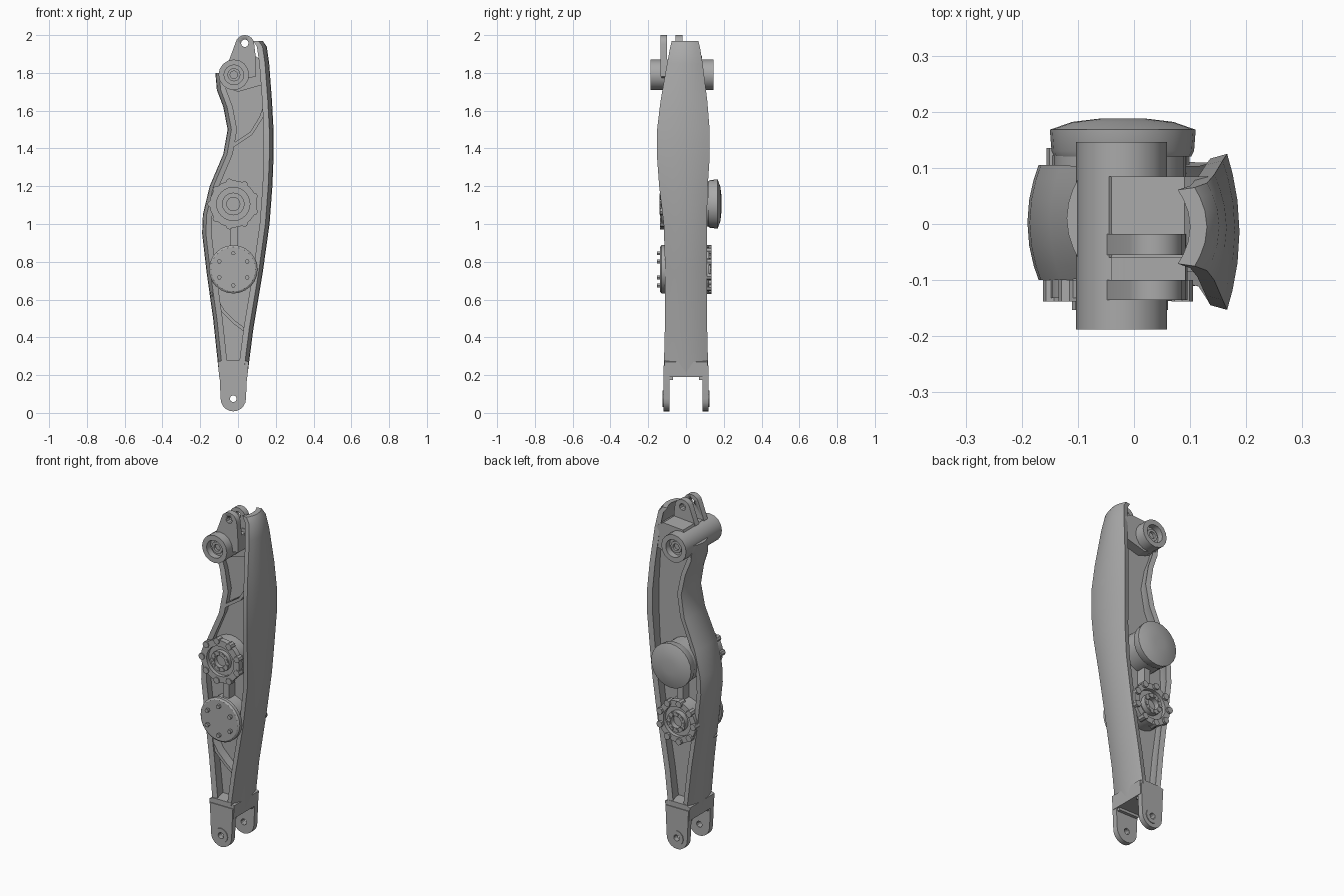
import bpy, bmesh, math
from mathutils import Vector

cube = bpy.data.objects.get("Cube")
if cube:
    bpy.data.objects.remove(cube, do_unlink=True)

grey = bpy.data.materials.new("mid_grey")
grey.use_nodes = True
GREY = (0.4, 0.4, 0.4, 1)
grey.diffuse_color = GREY
grey.node_tree.nodes["Principled BSDF"].inputs["Base Color"].default_value = GREY


def finish(name, bm, smooth=True):
    bmesh.ops.recalc_face_normals(bm, faces=bm.faces)
    me = bpy.data.meshes.new(name)
    bm.to_mesh(me)
    bm.free()
    me.materials.append(grey)
    ob = bpy.data.objects.new(name, me)
    bpy.context.collection.objects.link(ob)
    if smooth:
        bpy.ops.object.select_all(action='DESELECT')
        ob.select_set(True)
        bpy.context.view_layer.objects.active = ob
        bpy.ops.object.shade_smooth_by_angle(angle=math.radians(30))
    return ob


def loft(name, rings, closed=False, smooth=True):
    """Skin a row of equal closed sections; cap the ends or join them up."""
    bm = bmesh.new()
    rows = [[bm.verts.new(p) for p in ring] for ring in rings]
    n = len(rows[0])
    pairs = list(zip(rows, rows[1:])) + ([(rows[-1], rows[0])] if closed else [])
    for a, b in pairs:
        for i in range(n):
            j = (i + 1) % n
            bm.faces.new((a[i], a[j], b[j], b[i]))
    if not closed:
        bm.faces.new(rows[0])
        bm.faces.new(rows[-1])
    return finish(name, bm, smooth)


def prism(name, outline, y0, y1, smooth=True):
    return loft(name, [[(x, y, z) for x, z in outline] for y in (y0, y1)], smooth=smooth)


def arc(cx, cz, r, a0, a1, n):
    angles = [math.radians(a0 + (a1 - a0) * i / n) for i in range(n + 1)]
    return [(cx + r * math.cos(a), cz + r * math.sin(a)) for a in angles]


def turned(name, cx, cz, profile, closed=False, sides=24):
    """Lathe an (r, y) profile about a y-axis line."""
    rings = [[(x, y, z) for x, z in arc(cx, cz, r, 0, 360, sides)[:-1]] for r, y in profile]
    return loft(name, rings, closed)


def tube(name, cx, cz, r, r_in, y0, y1, sides=24):
    return turned(name, cx, cz, [(r, y0), (r, y1), (r_in, y1), (r_in, y0)], True, sides)


def drill(ob, cx, cz, r):
    cutter = turned("hole_cutter", cx, cz, [(r, -0.3), (r, 0.3)], sides=10)
    cutter.hide_render = True
    mod = ob.modifiers.new("hole", 'BOOLEAN')
    mod.object, mod.solver = cutter, 'EXACT'
    bpy.context.view_layer.objects.active = ob
    bpy.ops.object.modifier_apply(modifier=mod.name)
    bpy.data.objects.remove(cutter, do_unlink=True)


def rib(name, path, width, y0, y1):
    rings = []
    for i, p in enumerate(path):
        d = Vector(path[min(i + 1, len(path) - 1)]) - Vector(path[max(i - 1, 0)])
        s = Vector((-d.y, d.x)).normalized() * width / 2
        rings.append([(p[0] + k * s.x, y, p[1] + k * s.y)
                      for k, y in ((-1, y0), (1, y0), (1, y1), (-1, y1))])
    return loft(name, rings)


def studs(name, cx, cz, ring_r, r, y0, y1, count, sides=8):
    for i in range(count):
        a = math.tau * (i + 0.5) / count
        turned(f"{name}_{i + 1}", cx + ring_r * math.cos(a), cz + ring_r * math.sin(a),
               [(r, y0), (r, y1)], sides=sides)


def shell(name, stations, side, thick, bulge):
    """Long crescent-section cover following (z, x, y_front, y_back) stations."""
    rings = []
    for z, x, ya, yb in stations:
        mid, half = (ya + yb) / 2, (yb - ya) / 2
        steps = [-1, -0.75, -0.4, 0, 0.4, 0.75, 1]
        outer = [(x - side * bulge * t * t, mid + half * t, z) for t in steps]
        inner = [(px - side * thick, mid + (py - mid) * 0.94, z) for px, py, _ in reversed(outer)]
        rings.append(outer + inner)
    return loft(name, rings)


# Outer covers on both edges
left = [(0.2, 0.05, -0.118, 0.118), (0.45, 0.082, -0.112, 0.112), (0.75, 0.132, -0.11, 0.11),
        (1.0, 0.167, -0.118, 0.11), (1.2, 0.182, -0.142, 0.115), (1.35, 0.188, -0.153, 0.125),
        (1.5, 0.188, -0.153, 0.125), (1.65, 0.18, -0.135, 0.113), (1.85, 0.165, -0.1, 0.088),
        (1.94, 0.152, -0.083, 0.073), (1.97, 0.13, -0.075, 0.065)]
right = [(0.2, -0.1, -0.115, 0.115), (0.5, -0.132, -0.108, 0.11), (0.75, -0.167, -0.1, 0.105),
         (0.95, -0.19, -0.1, 0.105), (1.05, -0.186, -0.1, 0.105), (1.2, -0.15, -0.1, 0.105),
         (1.37, -0.078, -0.095, 0.1), (1.5, -0.055, -0.09, 0.095), (1.62, -0.078, -0.085, 0.09),
         (1.71, -0.112, -0.075, 0.085), (1.8, -0.12, -0.06, 0.08)]
shell("left_cover", left, 1, 0.03, 0.022)
shell("right_cover", right, -1, 0.03, 0.02)

# Central web between the covers
web = [(s[1] - 0.03, s[0]) for s in left[:-2]] + [(s[1] + 0.03, s[0]) for s in reversed(right)]
prism("web", web, -0.03, 0.03, smooth=False)

# Diagonal front ribs and the link between the drums
rib("upper_rib", [(0.15, 1.64), (0.12, 1.56), (0.07, 1.48), (-0.05, 1.4)], 0.018, -0.085, 0)
rib("lower_rib", [(-0.14, 0.64), (-0.08, 0.54), (-0.02, 0.48), (0.06, 0.42)], 0.018, -0.085, 0)
rib("drum_link", [(-0.02, 0.85), (-0.02, 1.0)], 0.04, -0.085, 0.085)

# Clevis at the bottom
CX, PIN = -0.025, 0.075
prism("clevis_block", [(-0.1, 0.19), (0.05, 0.19), (0.056, 0.27), (0.03, 0.28),
                       (-0.08, 0.28), (-0.106, 0.27)], -0.115, 0.115, smooth=False)
arm = arc(CX, PIN, 0.067, 180, 360, 10) + [(0.05, 0.25), (-0.1, 0.25)]
for name, y0, y1 in (("front_clevis_arm", -0.12, -0.088), ("back_clevis_arm", 0.088, 0.12)):
    drill(prism(name, arm, y0, y1), CX, PIN, 0.018)
    ys = (-0.124, -0.1) if y0 < 0 else (0.1, 0.124)
    tube(name + "_bush", CX, PIN, 0.043, 0.018, *ys, sides=12)
for sign, name in ((-1, "front"), (1, "back")):
    rib(name + "_clevis_gusset", [(-0.09, 0.2), (0.04, 0.2)], 0.05, sign * 0.07, sign * 0.1)

# Upper drum: lobed ring in front, domed cap behind
UZ, LZ = 1.106, 0.76
turned("upper_drum", CX, UZ, [(0.118, -0.11), (0.118, 0.13)])
tube("upper_drum_ring", CX, UZ, 0.125, 0.088, -0.132, -0.1)
tube("upper_drum_hub", CX, UZ, 0.06, 0.035, -0.135, -0.1, sides=16)
studs("upper_drum_lobe", CX, UZ, 0.118, 0.019, -0.138, -0.1, 9)
studs("upper_hub_bolt", CX, UZ, 0.048, 0.01, -0.14, -0.13, 9, 6)
turned("upper_drum_cap", CX + 0.005, UZ, [(0.122, 0.12), (0.127, 0.13), (0.13, 0.168),
                                          (0.09, 0.182), (0.04, 0.188)])

# Lower drum: flat cap in front, lobed ring behind
turned("lower_drum", CX, LZ, [(0.118, -0.12), (0.118, 0.1)])
turned("lower_drum_cap", CX, LZ, [(0.128, -0.11), (0.128, -0.13), (0.118, -0.137)])
studs("lower_cap_bolt", CX, LZ, 0.085, 0.012, -0.153, -0.13, 6, 6)
tube("lower_drum_ring", CX, LZ, 0.122, 0.088, 0.09, 0.122)
tube("lower_drum_hub", CX, LZ, 0.06, 0.035, 0.09, 0.13, sides=16)
studs("lower_drum_lobe", CX, LZ, 0.112, 0.019, 0.09, 0.135, 9)
studs("lower_hub_bolt", CX, LZ, 0.048, 0.01, 0.12, 0.135, 9, 6)

# Bearing barrel near the top, with open ends
BZ = 1.79
tube("bearing_barrel", CX + 0.003, BZ, 0.081, 0.052, -0.188, 0.146, sides=16)
turned("bearing_core", CX + 0.003, BZ, [(0.054, -0.15), (0.054, 0.11)], sides=16)
tube("bearing_bush", CX + 0.003, BZ, 0.035, 0.02, -0.165, 0.125, sides=12)

# Shoulder block joining barrel, cover and top lugs
shoulder = [(-0.09, 1.73), (0.0, 1.7), (0.14, 1.74), (0.138, 1.86), (0.09, 1.89), (-0.04, 1.88)]
prism("shoulder_block", shoulder, -0.06, 0.085, smooth=False)
prism("shoulder_front", [(-0.03, 1.76), (0.095, 1.78), (0.092, 1.87), (-0.04, 1.87)],
      -0.13, -0.05, smooth=False)

# Twin lugs on the top
lug = arc(0.036, 1.95, 0.05, 0, 150, 10) + [(-0.05, 1.86), (-0.03, 1.78), (0.095, 1.78), (0.092, 1.9)]
for name, y0, y1 in (("front_lug", -0.135, -0.1), ("back_lug", -0.055, -0.018)):
    drill(prism(name, lug, y0, y1), 0.036, 1.957, 0.02)
